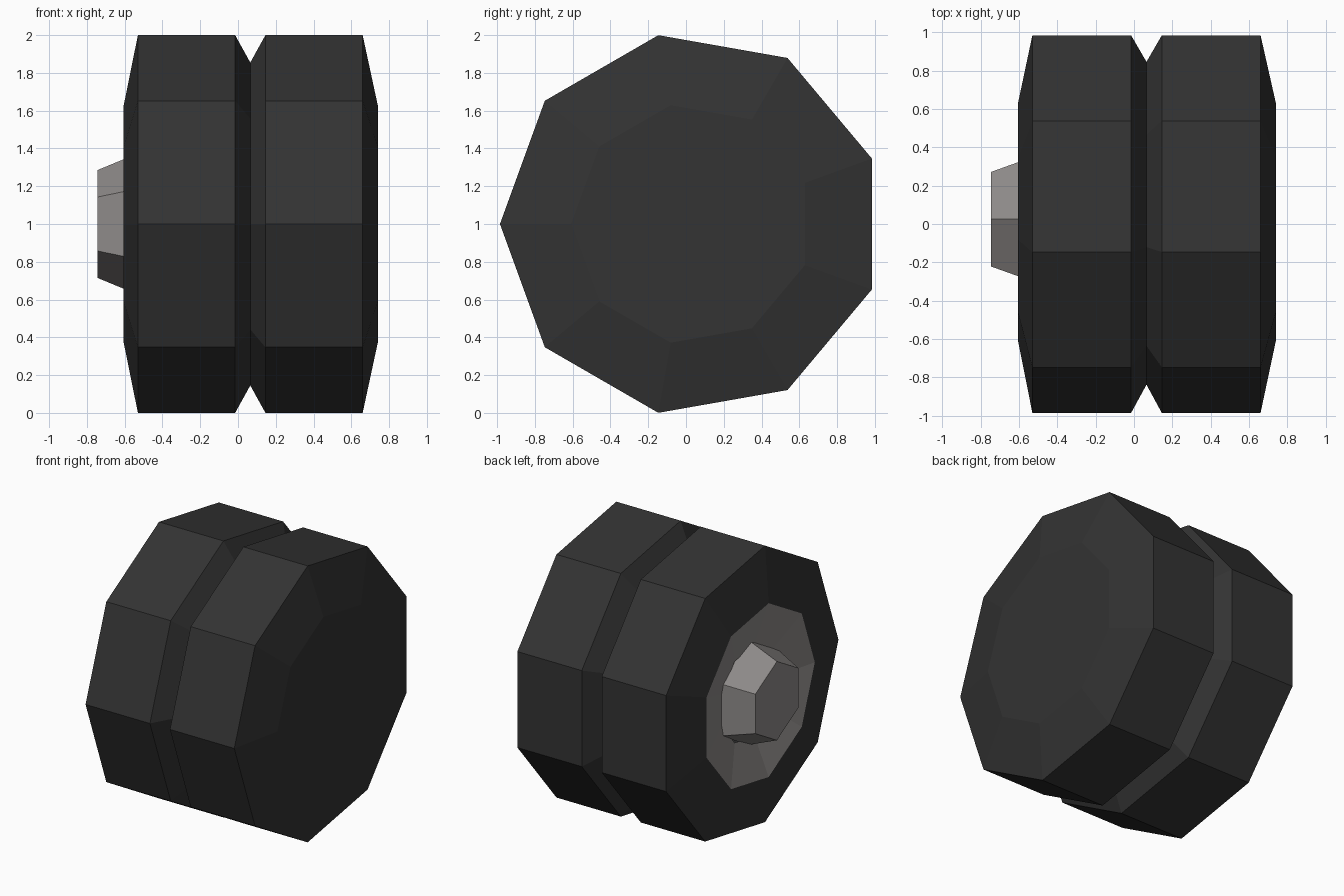
import bpy, bmesh
from math import cos, sin, radians

if "Cube" in bpy.data.objects:
    bpy.data.objects.remove(bpy.data.objects["Cube"])

AXLE = (0.03, 1.0)  # y, z of the wheel axis


def material(name, rgb):
    m = bpy.data.materials.new(name)
    m.diffuse_color = (*rgb, 1.0)
    m.use_nodes = True
    m.node_tree.nodes["Principled BSDF"].inputs["Base Color"].default_value = m.diffuse_color
    return m


def lathe_x(name, profile, sides, start, mat, cap_first=False, cap_last=False, centre=AXLE):
    """Sweep (x, radius) points, listed left to right, round the x axis."""
    bm = bmesh.new()
    rings = []
    for x, r in profile:
        ring = []
        for i in range(sides):
            a = radians(start + 360 * i / sides)
            ring.append(bm.verts.new((x, centre[0] + r * cos(a), centre[1] + r * sin(a))))
        rings.append(ring)
    for a, b in zip(rings, rings[1:]):
        for i in range(sides):
            j = (i + 1) % sides
            bm.faces.new((a[i], a[j], b[j], b[i]))
    if cap_first:
        bm.faces.new(rings[0][::-1])
    if cap_last:
        bm.faces.new(rings[-1])
    # Sweeping y to z with x increasing leaves the faces inside out
    bmesh.ops.reverse_faces(bm, faces=[f for f in bm.faces if len(f.verts) == 4])
    mesh = bpy.data.meshes.new(name)
    bm.to_mesh(mesh)
    bm.free()
    mesh.materials.append(mat)
    ob = bpy.data.objects.new(name, mesh)
    bpy.context.collection.objects.link(ob)
    return ob


rubber = material("black rubber", (0.033, 0.033, 0.033))
metal = material("warm grey metal", (0.27, 0.255, 0.248))

# Nine-sided tyre with a V groove round the tread and a closed right side
lathe_x("tyre", [(-0.605, 0.638), (-0.53, 1.015), (-0.015, 1.015), (0.065, 0.868),
                 (0.145, 1.015), (0.66, 1.015), (0.74, 0.638)],
        9, 20, rubber, cap_last=True)

# Shallow dished rim on the left side
lathe_x("rim", [(-0.605, 0.638), (-0.53, 0.34)][::1], 9, 20, metal).data.flip_normals()

# Six-sided tapered hub standing out of the rim
lathe_x("hub", [(-0.745, 0.285), (-0.52, 0.378)], 6, 30, metal, cap_first=True,
        centre=(0.025, 1.0))
